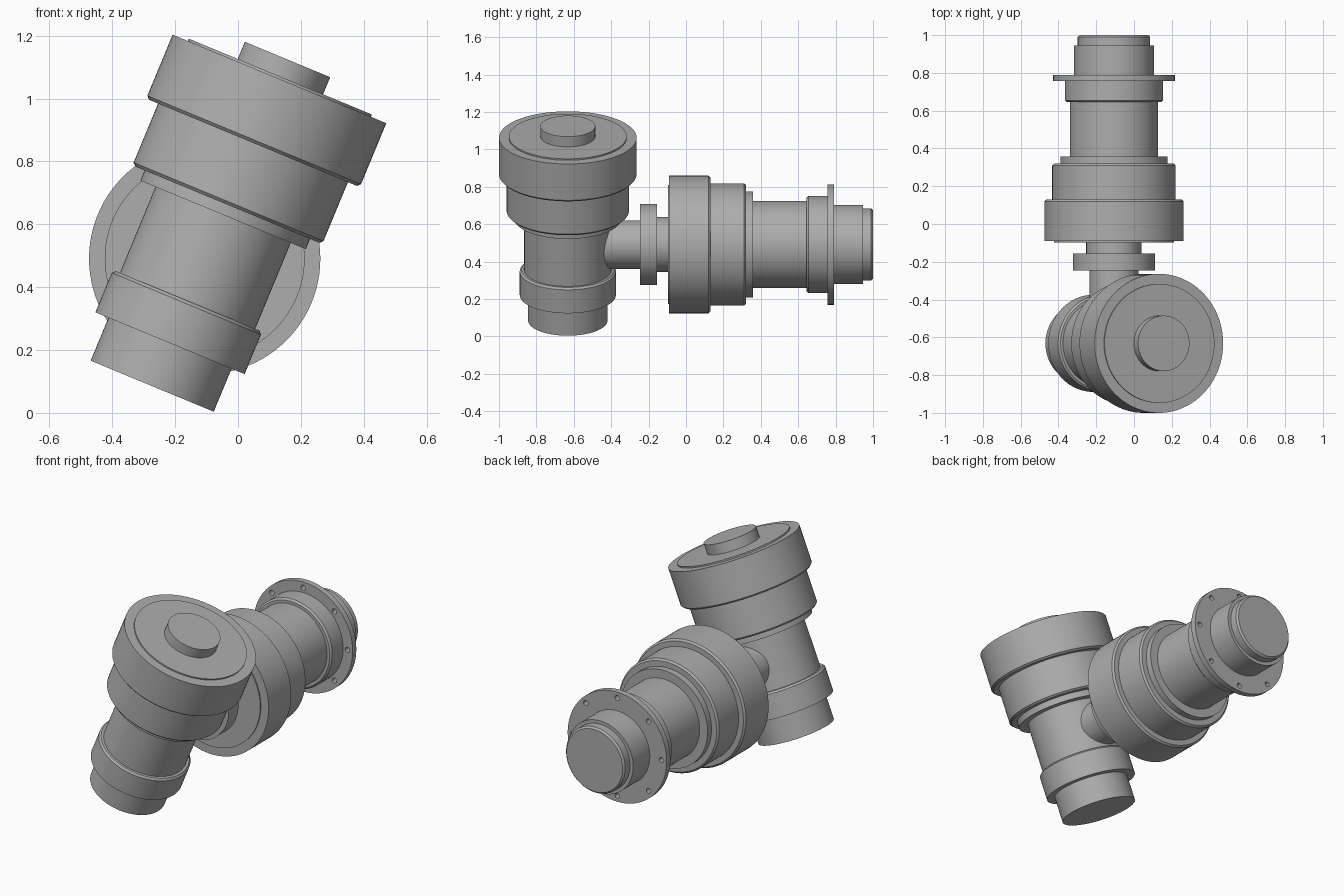
import bpy, bmesh
from math import radians, cos, sin, tau
from mathutils import Matrix, Vector

cube = bpy.data.objects.get("Cube")
if cube:
    bpy.data.objects.remove(cube, do_unlink=True)

grey = bpy.data.materials.new("machined_grey")
grey.use_nodes = True
GREY = (0.42, 0.42, 0.42, 1)
grey.diffuse_color = GREY
grey.node_tree.nodes["Principled BSDF"].inputs["Base Color"].default_value = GREY

# Placement: profiles are turned about local z, then laid on these axes
TILTED = Matrix.Translation((-0.273, -0.632, 0.085)) @ Matrix.Rotation(radians(22.5), 4, 'Y')
LEVEL = Matrix.Translation((-0.106, 0, 0.491)) @ Matrix.Rotation(radians(-90), 4, 'X')


def lathe(name, profile, placement, steps=96):
    """Turn (radius, height) points into a closed solid."""
    bm = bmesh.new()
    verts = [bm.verts.new((r, 0, h)) for r, h in profile]
    edges = [bm.edges.new(pair) for pair in zip(verts, verts[1:])]
    bmesh.ops.spin(bm, geom=verts + edges, cent=(0, 0, 0), axis=(0, 0, 1),
                   angle=tau, steps=steps, use_duplicate=False)
    bmesh.ops.remove_doubles(bm, verts=bm.verts, dist=1e-5)
    bmesh.ops.holes_fill(bm, edges=[e for e in bm.edges if e.is_boundary], sides=0)
    bmesh.ops.recalc_face_normals(bm, faces=bm.faces)
    mesh = bpy.data.meshes.new(name)
    bm.to_mesh(mesh)
    bm.free()
    mesh.materials.append(grey)
    obj = bpy.data.objects.new(name, mesh)
    obj.matrix_world = placement
    bpy.context.collection.objects.link(obj)
    smooth(obj)
    return obj


def smooth(obj):
    bpy.ops.object.select_all(action='DESELECT')
    obj.select_set(True)
    bpy.context.view_layer.objects.active = obj
    bpy.ops.object.shade_smooth_by_angle(angle=radians(30))


def flange(name, radius, start, end, hole_circle, hole_radius):
    """Disc with eight bolt holes bored through it."""
    disc = lathe(name, [(radius, start), (radius, end)], LEVEL)
    bm = bmesh.new()
    for i in range(8):
        a = tau * i / 8
        spot = Vector((hole_circle * cos(a), hole_circle * sin(a), (start + end) / 2))
        bmesh.ops.create_cone(bm, cap_ends=True, segments=16, radius1=hole_radius,
                              radius2=hole_radius, depth=0.2,
                              matrix=Matrix.Translation(spot))
    mesh = bpy.data.meshes.new(name + "_drill")
    bm.to_mesh(mesh)
    bm.free()
    drill = bpy.data.objects.new(name + "_drill", mesh)
    drill.matrix_world = LEVEL
    drill.hide_render = True
    bpy.context.collection.objects.link(drill)
    cut = disc.modifiers.new("bolt_holes", 'BOOLEAN')
    cut.object = drill
    cut.solver = 'EXACT'
    bpy.ops.object.modifier_apply(modifier=cut.name)
    bpy.data.objects.remove(drill, do_unlink=True)
    smooth(disc)


# Tilted front unit: spigot, collar, barrel, stepped head, end plate
lathe("front_housing", [
    (0.212, 0), (0.212, 0.148), (0.257, 0.148), (0.257, 0.284), (0.247, 0.294),
    (0.233, 0.294), (0.233, 0.59), (0.285, 0.59), (0.285, 0.625),
    (0.317, 0.625), (0.327, 0.635), (0.327, 0.838), (0.358, 0.838),
    (0.368, 0.848), (0.368, 1.058), (0.315, 1.058), (0.315, 1.066)], TILTED)
lathe("front_cap", [(0.147, 1.06), (0.147, 1.125)], TILTED)

# Connecting neck between the two units
lathe("neck_pipe", [(0.13, -0.6), (0.13, -0.2), (0.147, -0.2), (0.147, -0.09)], LEVEL)
flange("neck_flange", 0.217, -0.245, -0.155, 0.18, 0.012)

# Level rear unit: end plate, stepped head, barrel, collar, spigot
lathe("rear_housing", [
    (0.318, -0.097), (0.318, -0.09), (0.368, -0.09), (0.368, 0.12), (0.358, 0.13),
    (0.327, 0.13), (0.327, 0.31), (0.317, 0.32), (0.284, 0.32), (0.284, 0.357),
    (0.233, 0.357), (0.233, 0.645), (0.25, 0.645), (0.26, 0.655), (0.26, 0.788),
    (0.212, 0.788), (0.212, 0.945), (0.192, 0.945), (0.192, 0.99), (0.182, 1.0)], LEVEL)
flange("rear_flange", 0.322, 0.756, 0.79, 0.288, 0.015)
